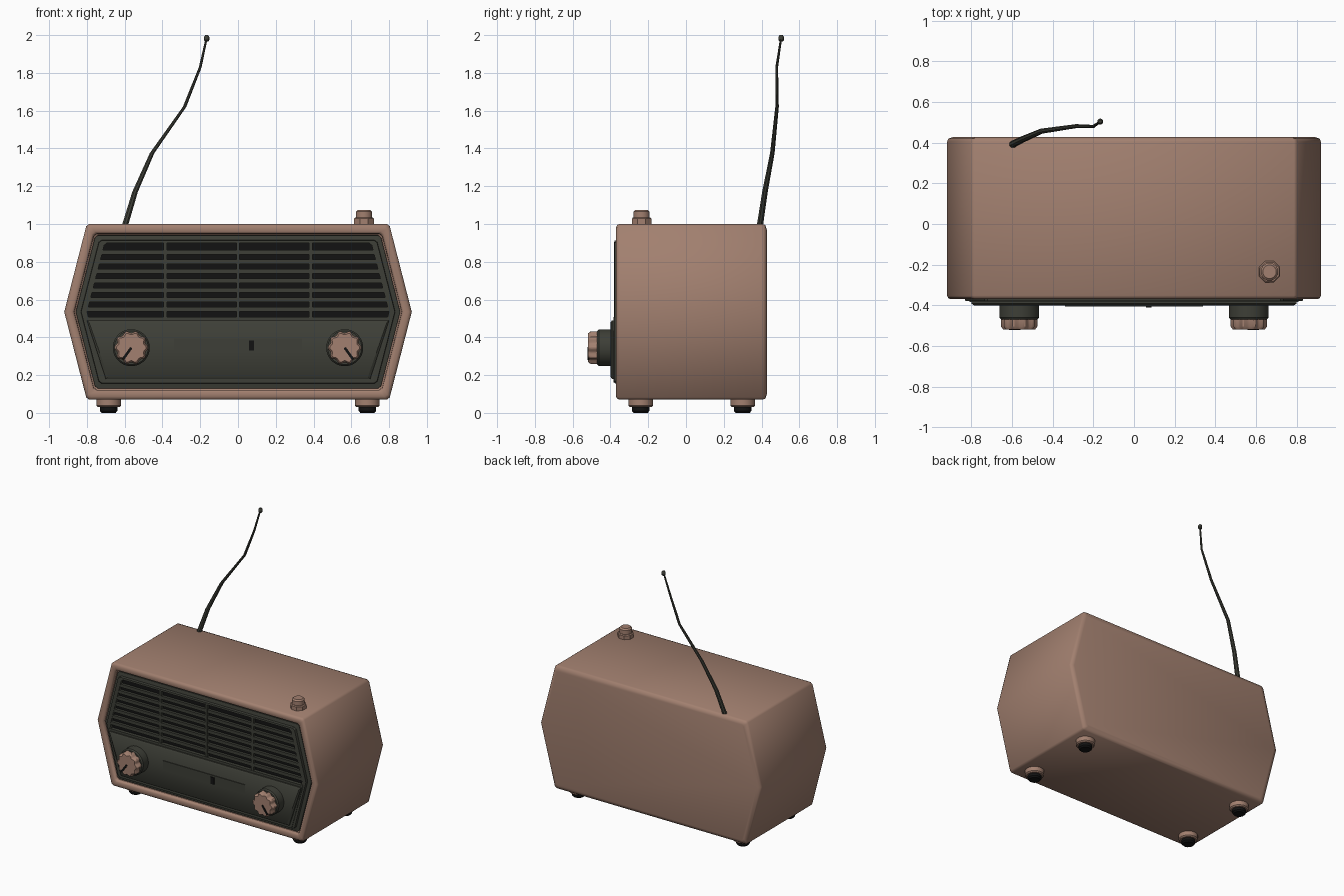
import bpy, bmesh, math

if "Cube" in bpy.data.objects:
    bpy.data.objects.remove(bpy.data.objects["Cube"])

def material(name, rgb):
    m = bpy.data.materials.new(name)
    m.diffuse_color = (*rgb, 1)
    m.use_nodes = True
    m.node_tree.nodes["Principled BSDF"].inputs["Base Color"].default_value = m.diffuse_color
    return m

BROWN = material("warm_brown", (0.36, 0.215, 0.16))
DARK = material("dark_olive_grey", (0.047, 0.049, 0.038))
BLACK = material("black", (0.006, 0.006, 0.006))

def loft(name, rings, mat, cap_mat=None, angle=35):
    """Skin a list of equal-length rings and cap both ends."""
    bm = bmesh.new()
    vs = [[bm.verts.new(p) for p in r] for r in rings]
    n = len(vs[0])
    for a, b in zip(vs, vs[1:]):
        for i in range(n):
            bm.faces.new((a[i], a[(i + 1) % n], b[(i + 1) % n], b[i]))
    bm.faces.new(vs[0])
    end = bm.faces.new(vs[-1])
    end.material_index = 1 if cap_mat else 0
    bmesh.ops.recalc_face_normals(bm, faces=bm.faces[:])
    me = bpy.data.meshes.new(name)
    bm.to_mesh(me)
    bm.free()
    me.materials.append(mat)
    if cap_mat:
        me.materials.append(cap_mat)
    ob = bpy.data.objects.new(name, me)
    bpy.context.collection.objects.link(ob)
    bpy.ops.object.select_all(action='DESELECT')
    ob.select_set(True)
    bpy.context.view_layer.objects.active = ob
    bpy.ops.object.shade_smooth_by_angle(angle=math.radians(angle))
    return ob

def hexagon(d, y, side=0.0, r=0.012):
    """Cabinet outline inset by d (plus extra on the sides), corners clipped."""
    t, m = 0.80 - 0.775 * d - side, 0.92 - 1.03 * d - side
    hi, lo, mid = 1.0 - d, 0.07 + d, 0.535
    half = [(t - r, lo), (t + r * 0.3, lo + r), (m, mid), (t + r * 0.3, hi - r), (t - r, hi)]
    pts = half + [(-x, z) for x, z in reversed(half)]
    return [(x, y, z) for x, z in pts]

def prism(name, pts, y0, y1, mat):
    return loft(name, [[(x, y, z) for x, z in pts] for y in (y0, y1)], mat)

def box(name, x0, x1, z0, z1, y0, y1, mat):
    return prism(name, [(x0, z0), (x1, z0), (x1, z1), (x0, z1)], y0, y1, mat)

def circle(c, r, axis, n, lobes=0, amp=0.0):
    out = []
    for i in range(n):
        a = 2 * math.pi * (i + 0.5) / n
        q = r + amp * math.cos(lobes * a)
        u, v = q * math.cos(a), q * math.sin(a)
        out.append((c[0] + u, c[1] + v, c[2]) if axis == 'Z' else (c[0] + u, c[1], c[2] + v))
    return out

def turned(name, x, y, z, profile, axis, mat, n=16, **k):
    """Turned part: profile is (radius, offset along axis)."""
    rings = [circle((x, y, z + o) if axis == 'Z' else (x, y + o, z), r, axis, n, **k) for r, o in profile]
    return loft(name, rings, mat)

# cabinet with rounded front rim and recess
loft("cabinet", [hexagon(d, y) for d, y in (
    (0.03, 0.428), (0.006, 0.42), (0, 0.405), (0, -0.352), (0.005, -0.364), (0.016, -0.37),
    (0.040, -0.37), (0.050, -0.362), (0.052, -0.345), (0.060, -0.34), (0.062, -0.31))], BROWN, angle=50)

# dark front frame with black grille backing
loft("grille_frame", [hexagon(d, y, s) for d, y, s in (
    (0.058, -0.30, 0), (0.060, -0.352, 0), (0.085, -0.358, 0), (0.087, -0.378, 0),
    (0.10, -0.38, 0.018), (0.10, -0.358, 0.018))], DARK, BLACK)

def inner_x(z):
    return 0.80 - abs(z - 0.535) * 0.258

# horizontal slats and vertical dividers
for k in range(7):
    z = 0.548 + 0.0505 * k
    a, b = inner_x(z - 0.012) + 0.005, inner_x(z + 0.012) + 0.005
    prism("grille_slat", [(-a, z - 0.012), (a, z - 0.012), (b, z + 0.012), (-b, z + 0.012)], -0.35, -0.378, DARK)
for x in (-0.385, 0, 0.385):
    box("grille_divider", x - 0.009, x + 0.009, 0.50, 0.905, -0.35, -0.38, DARK)

# lower control panel: backing and raised plate
prism("control_panel_back", [(-0.715, 0.16), (0.715, 0.16), (0.81, 0.507), (-0.81, 0.507)], -0.34, -0.383, DARK)
def trapezoid(d, y):
    return [(x, y, z) for x, z in ((-0.70 + d, 0.18 + d), (0.70 - d, 0.18 + d), (0.80 - d, 0.49 - d), (-0.80 + d, 0.49 - d))]
loft("control_panel", [trapezoid(0, -0.37), trapezoid(0, -0.392), trapezoid(0.012, -0.40)], DARK)

# tuning dial window and pointer
box("tuning_window", -0.34, 0.34, 0.322, 0.395, -0.395, -0.405, DARK)
box("tuning_pointer", 0.058, 0.086, 0.33, 0.382, -0.40, -0.411, BLACK)

# two control knobs with scalloped caps
for x, s in ((-0.565, -1), (0.565, 1)):
    turned("knob_base", x, -0.39, 0.345, [(0.098, 0), (0.098, -0.07), (0.090, -0.08)], 'Y', DARK, 32)
    turned("knob_cap", x, -0.46, 0.345, [(0.084, 0), (0.084, -0.045), (0.074, -0.058)], 'Y', BROWN, 60,
           lobes=10, amp=0.006)
    w = 0.007
    dx, dz = 0.58 * s, -0.81
    p = [(x + dx * t - dz * q, 0.345 + dz * t + dx * q) for t, q in ((0, -w), (0.075, -w), (0.075, w), (0, w))]
    prism("knob_marker", p, -0.51, -0.522, BLACK)

# push button on top
turned("button_base", 0.667, -0.235, 0.99, [(0.056, 0), (0.056, 0.038), (0.050, 0.044)], 'Z', BROWN, 8)
turned("button_cap", 0.667, -0.235, 1.03, [(0.044, 0), (0.044, 0.035), (0.034, 0.045)], 'Z', BROWN, 12)

# feet
for x in (-0.685, 0.685):
    for y in (-0.24, 0.30):
        turned("foot_collar", x, y, 0.03, [(0.058, 0), (0.066, 0.008), (0.066, 0.05)], 'Z', BROWN)
        turned("foot_pad", x, y, 0, [(0.038, 0), (0.047, 0.01), (0.047, 0.04)], 'Z', BLACK)

# bent telescopic antenna with tip
path = [(-0.605, 0.388, 0.97, 0.018), (-0.545, 0.418, 1.17, 0.016), (-0.455, 0.457, 1.375, 0.013),
        (-0.283, 0.482, 1.62, 0.010), (-0.20, 0.480, 1.83, 0.008), (-0.167, 0.503, 1.98, 0.006)]
loft("antenna", [circle(p[:3], p[3], 'Z', 8) for p in path], DARK)
turned("antenna_tip", -0.166, 0.504, 1.965, [(0.008, 0), (0.015, 0.009), (0.015, 0.025), (0.008, 0.035)], 'Z', DARK, 10)
